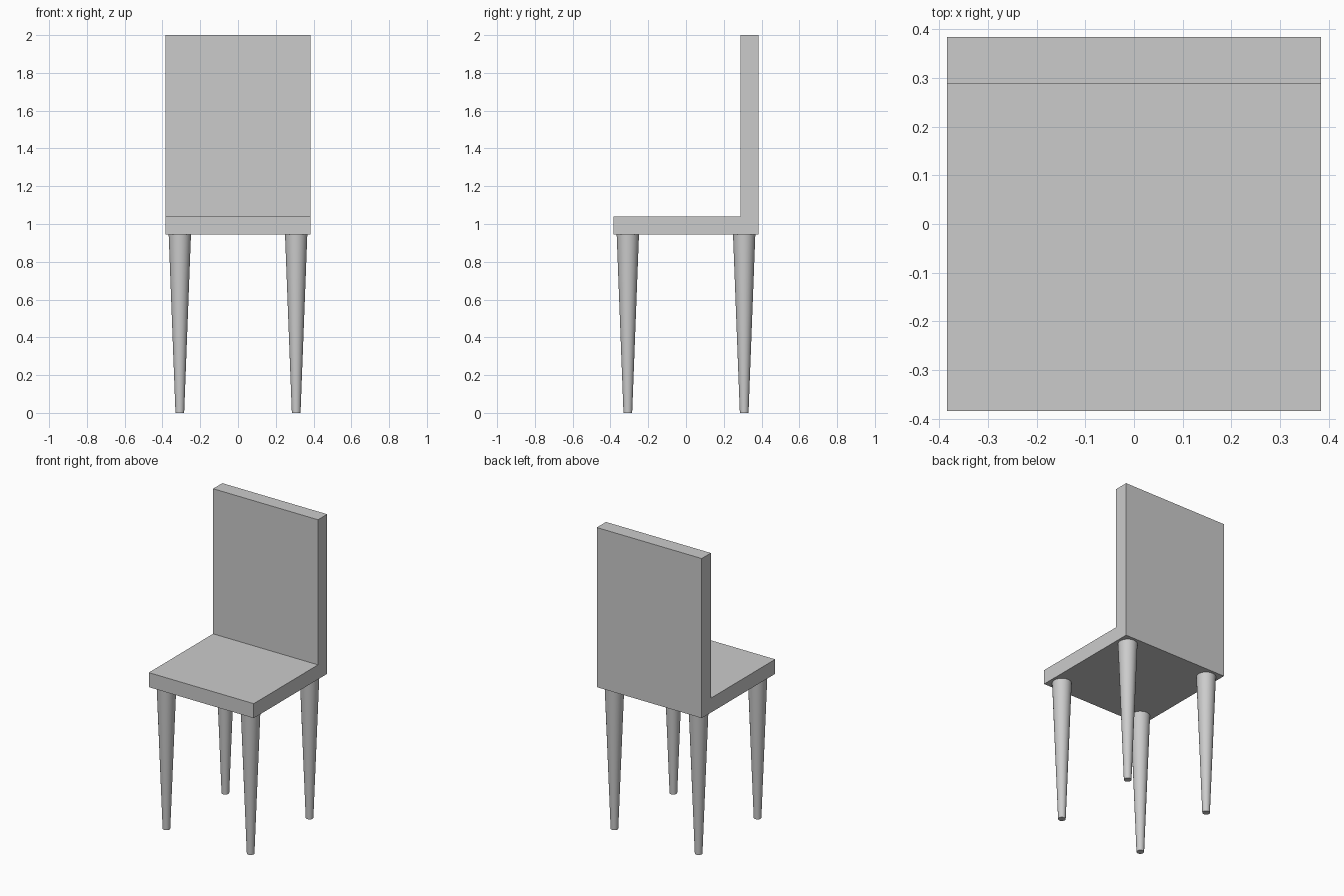
import bpy
import math

if "Cube" in bpy.data.objects:
    bpy.data.objects.remove(bpy.data.objects["Cube"])


def box(name, lo, hi):
    """Box spanning two opposite corners."""
    centre = [(a + b) / 2 for a, b in zip(lo, hi)]
    bpy.ops.mesh.primitive_cube_add(size=1, location=centre)
    ob = bpy.context.object
    ob.name = name
    ob.scale = [b - a for a, b in zip(lo, hi)]
    bpy.ops.object.transform_apply(location=False, rotation=False, scale=True)
    return ob


def leg(name, x, y):
    """Round leg tapering towards the floor."""
    bpy.ops.mesh.primitive_cone_add(vertices=32, radius1=FOOT_R, radius2=TOP_R,
                                    depth=SEAT_Z, location=(x, y, SEAT_Z / 2))
    ob = bpy.context.object
    ob.name = name
    bpy.ops.object.shade_smooth_by_angle(angle=math.radians(30))
    return ob


HALF = 0.384      # half the seat width and depth
THICK = 0.096     # board thickness
SEAT_Z = 0.944    # underside of seat
LEG = 0.308       # leg offset from centre
TOP_R, FOOT_R = 0.059, 0.023

# Seat board and backrest standing on its rear edge
seat_top = SEAT_Z + THICK
box("seat", (-HALF, -HALF, SEAT_Z), (HALF, HALF, seat_top))
box("backrest", (-HALF, HALF - THICK, seat_top), (HALF, HALF, 2.0))

# Four legs
for depth, y in (("front", -LEG), ("back", LEG)):
    for side, x in (("left", -LEG), ("right", LEG)):
        leg(f"{depth}_{side}_leg", x, y)
